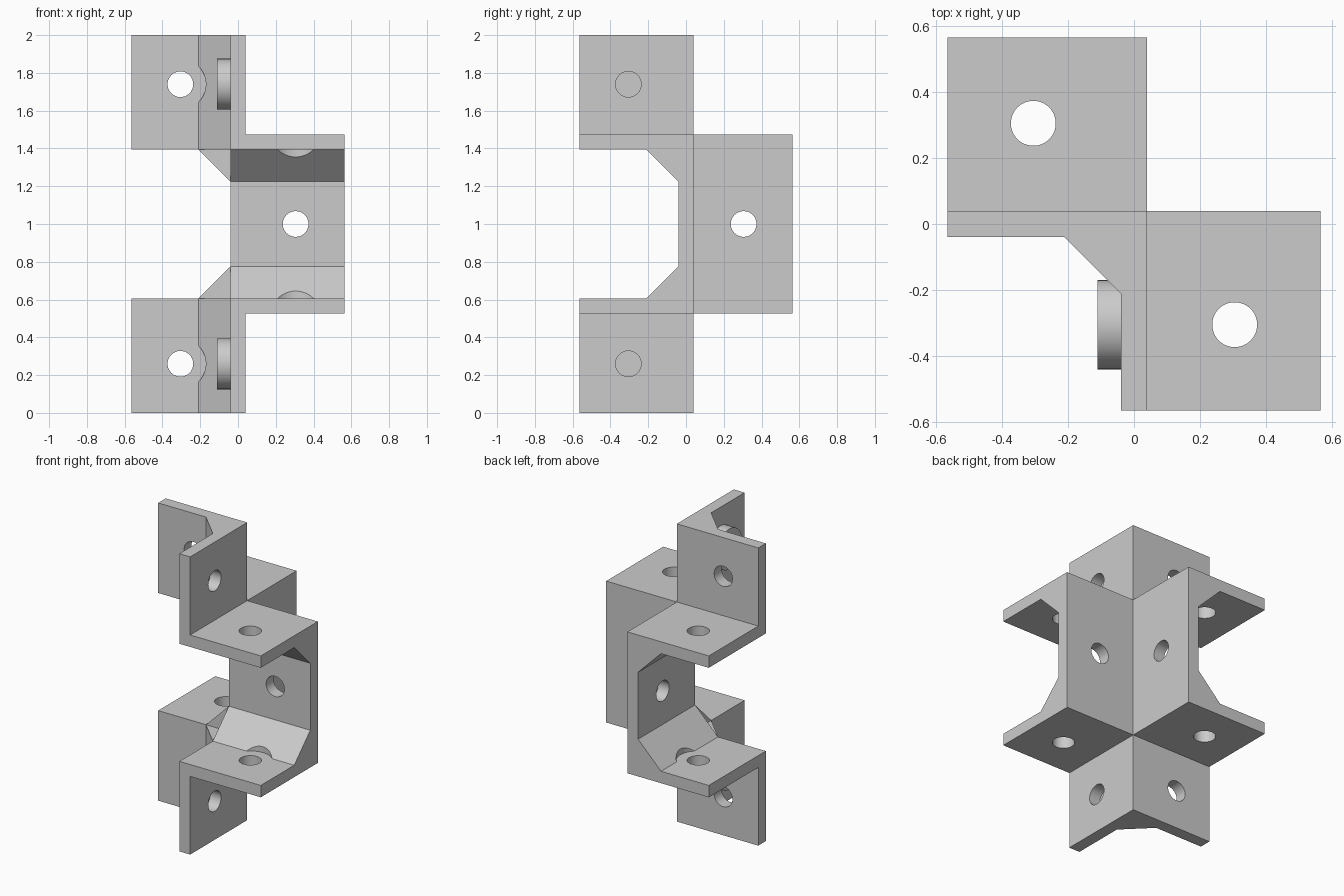
import bpy
import bmesh
from mathutils import Vector

# Remove the default cube
cube = bpy.data.objects.get("Cube")
if cube:
    bpy.data.objects.remove(cube, do_unlink=True)

T = 0.04        # half plate thickness
L = 0.565       # reach of each plate from the corner
G = 0.21        # reach of the corner gussets
H = 0.305       # hole distance from the corner
MID = 1.0       # height of the middle
ARM = 0.435     # height of each shelf above or below the middle
HOLE, WASHER = 0.068, 0.135

steel = bpy.data.materials.new("grey metal")
steel.use_nodes = True
GREY = (0.6, 0.6, 0.6, 1)
steel.diffuse_color = GREY
steel.node_tree.nodes["Principled BSDF"].inputs["Base Color"].default_value = GREY


def add_object(name, bm):
    bmesh.ops.recalc_face_normals(bm, faces=bm.faces[:])
    mesh = bpy.data.meshes.new(name)
    bm.to_mesh(mesh)
    bm.free()
    obj = bpy.data.objects.new(name, mesh)
    bpy.context.collection.objects.link(obj)
    mesh.materials.append(steel)
    return obj


def prism(name, profile, place, start, end):
    """Extrude a 2D profile; place(a, b, depth) gives the 3D point."""
    bm = bmesh.new()
    face = bm.faces.new([bm.verts.new(place(a, b, start)) for a, b in profile])
    out = bmesh.ops.extrude_face_region(bm, geom=[face])
    verts = [v for v in out["geom"] if isinstance(v, bmesh.types.BMVert)]
    step = Vector(place(0, 0, end)) - Vector(place(0, 0, start))
    bmesh.ops.translate(bm, verts=verts, vec=step)
    return add_object(name, bm)


def cylinder(name, start, end, radius):
    start, end = Vector(start), Vector(end)
    axis = end - start
    bm = bmesh.new()
    bmesh.ops.create_cone(bm, cap_ends=True, segments=48, radius1=radius,
                          radius2=radius, depth=axis.length)
    bm.transform(axis.to_track_quat('Z', 'Y').to_matrix().to_4x4())
    bmesh.ops.translate(bm, verts=bm.verts[:], vec=(start + end) / 2)
    return add_object(name, bm)


def combine(target, tool, operation):
    tool.hide_render = True
    mod = target.modifiers.new("combine", 'BOOLEAN')
    mod.operation = operation
    mod.solver = 'EXACT'
    mod.object = tool
    bpy.context.view_layer.objects.active = target
    bpy.ops.object.modifier_apply(modifier=mod.name)
    bpy.data.objects.remove(tool, do_unlink=True)


# Channel profile: an upright wall with a shelf and gusset at each end
upper = [(T, MID + ARM + T), (-L, MID + ARM + T), (-L, MID + ARM - T),
         (-G, MID + ARM - T), (-T, MID + ARM + T - G - T + 0.0)]
lower = [(a, 2 * MID - z) for a, z in reversed(upper)]
channel = upper + lower

# Angle profile: two walls with a gusset in the inner corner
angle = [(T, T), (-L, T), (-L, -T), (-G, -T), (-T, -G), (-T, -L), (T, -L)]

bracket = prism("corner_bracket", channel, lambda a, z, d: (a, d, z), -T, L)
parts = [
    prism("front_channel", channel, lambda a, z, d: (d, a, z), -T, L),
    prism("top_angle", angle, lambda a, b, d: (a, b, d), MID + ARM - T, 2 * MID),
    prism("bottom_angle", angle, lambda a, b, d: (a, b, d), 0, MID - ARM + T),
]
for part in parts:
    combine(bracket, part, 'UNION')

# Bolt holes: centre, and the direction of the gusset side of the plate
holes = [((H, 0, MID), (0, -1, 0)), ((0, H, MID), (-1, 0, 0))]
for side in (1, -1):
    wall_z = MID + side * (ARM + H)
    shelf_z = MID + side * ARM
    holes += [((-H, 0, wall_z), (0, -1, 0)), ((0, -H, wall_z), (-1, 0, 0)),
              ((-H, H, shelf_z), (0, 0, -side)), ((H, -H, shelf_z), (0, 0, -side))]

for centre, facing in holes:
    c, f = Vector(centre), Vector(facing)
    combine(bracket, cylinder("hole_cutter", c - f * 0.1, c + f * 0.1, HOLE), 'DIFFERENCE')
    # Washer clearance cut into the gusset
    combine(bracket, cylinder("washer_cutter", c + f * T, c + f * 0.11, WASHER), 'DIFFERENCE')

# Smooth hole walls, sharp plate edges
bpy.ops.object.select_all(action='DESELECT')
bracket.select_set(True)
bpy.context.view_layer.objects.active = bracket
bpy.ops.object.shade_smooth_by_angle()
